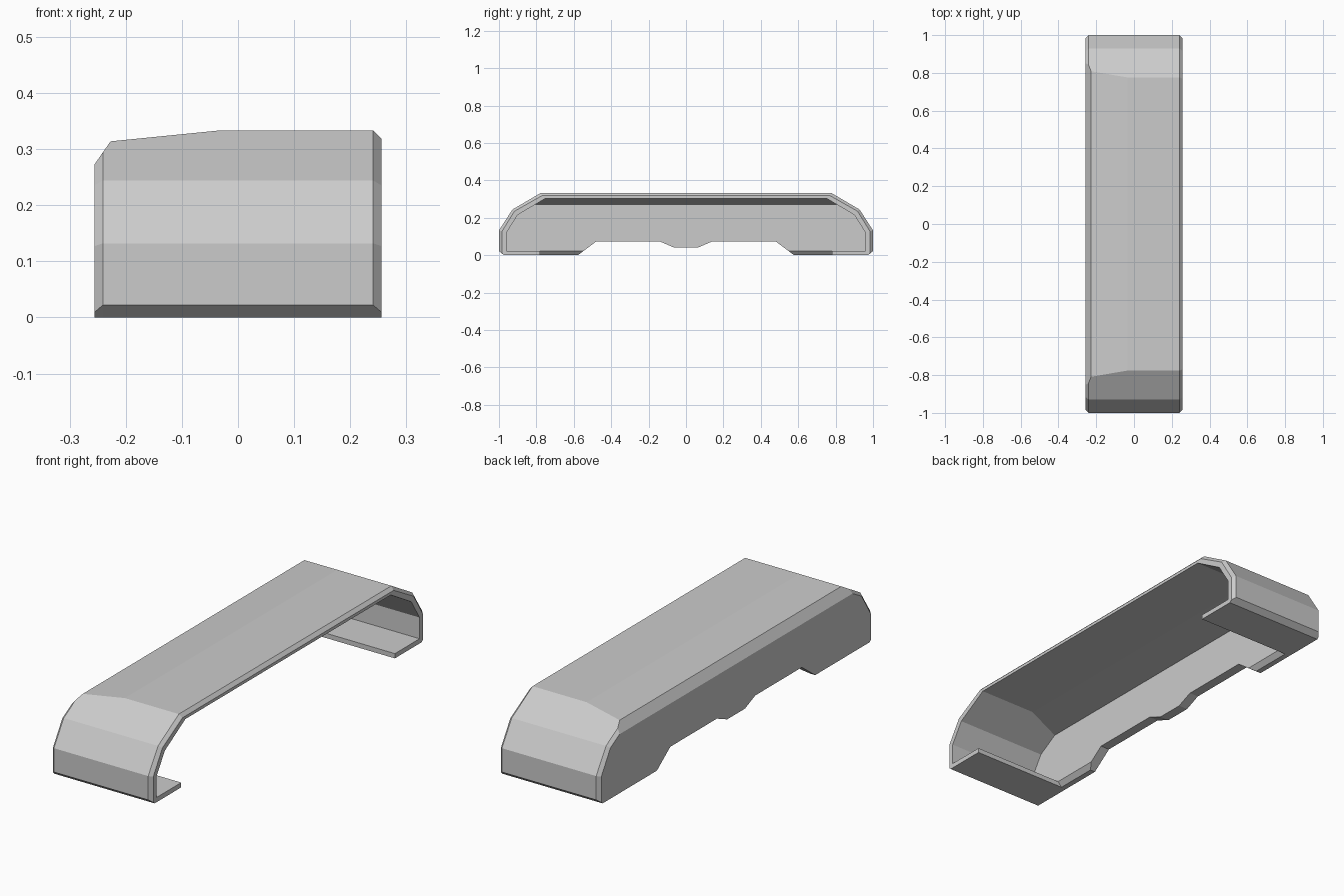
import bpy, bmesh
from mathutils import Vector

if "Cube" in bpy.data.objects:
    bpy.data.objects.remove(bpy.data.objects["Cube"])


def mirrored(half):
    """Close a half profile (y, z) by mirroring it across y = 0."""
    return half + [(-y, z) for y, z in reversed(half)]


def loft(name, sections, cuts=()):
    """Skin a list of (x, profile) rings, then trim with (point, normal) planes."""
    bm = bmesh.new()
    rings = [[bm.verts.new((x, y, z)) for y, z in prof] for x, prof in sections]
    for a, b in zip(rings, rings[1:]):
        for i in range(len(a)):
            j = (i + 1) % len(a)
            bm.faces.new((a[i], a[j], b[j], b[i]))
    bm.faces.new(rings[0])
    bm.faces.new(rings[-1])
    for co, no in cuts:
        geom = bm.verts[:] + bm.edges[:] + bm.faces[:]
        bmesh.ops.bisect_plane(bm, geom=geom, dist=1e-6, plane_co=co,
                               plane_no=no, clear_outer=True)
        rim = [e for e in bm.edges if e.is_boundary]
        bmesh.ops.contextual_create(bm, geom=rim)
    bmesh.ops.recalc_face_normals(bm, faces=bm.faces[:])
    me = bpy.data.meshes.new(name)
    bm.to_mesh(me)
    bm.free()
    ob = bpy.data.objects.new(name, me)
    bpy.context.collection.objects.link(ob)
    return ob


def carve(ob, cutter):
    """Subtract a cutter and discard it."""
    mod = ob.modifiers.new("carve", 'BOOLEAN')
    mod.operation, mod.solver, mod.object = 'DIFFERENCE', 'EXACT', cutter
    bpy.context.view_layer.objects.active = ob
    bpy.ops.object.modifier_apply(modifier=mod.name)
    bpy.data.objects.remove(cutter)


# Outer housing: chamfered ends, sloped roof and cut-off rear top corner
full = mirrored([(0.974, 0), (1, 0.022), (1, 0.132), (0.928, 0.244), (0.776, 0.333)])
inset = mirrored([(0.974, 0), (0.984, 0.009), (0.984, 0.127), (0.917, 0.235), (0.77, 0.318)])
slope = Vector((-0.019, 0, 0.19)).normalized()
corner = Vector((-0.043, 0, 0.03)).normalized()
p_slope, p_corner = Vector((-0.035, 0, 0.333)), Vector((-0.227, 0, 0.314))
housing = loft("housing_shell",
               [(-0.256, inset), (-0.241, full), (0.241, full), (0.256, inset)],
               [(p_slope, slope), (p_corner, corner)])

# Hollow interior, open towards +x, with a sloped ceiling
hollow = mirrored([(0.96, 0.022), (0.96, 0.12), (0.9, 0.215), (0.75, 0.304)])
ceiling = Vector((-0.032, 0, 0.175)).normalized()
carve(housing, loft("hollow_cutter", [(-0.21, hollow), (0.4, hollow)],
                    [(Vector((-0.035, 0, 0.304)), ceiling)]))

# Floor opening between the two end flanges, with a sloped edge at the rear wall
floor_xz = [(-0.21, 0.1), (-0.21, 0.022), (-0.23, 0), (-0.23, -0.05), (0.4, -0.05), (0.4, 0.1)]
opening = loft("floor_cutter", [(-0.78, floor_xz), (0.78, floor_xz)])
for v in opening.data.vertices:
    v.co = (v.co.y, -v.co.x, v.co.z)
carve(housing, opening)

# Notched lower edge of the rear wall
notch = mirrored([(0.645, -0.05), (0.48, 0.073), (0.14, 0.073), (0.065, 0.041)])
carve(housing, loft("notch_cutter", [(-0.4, notch), (-0.18, notch)]))
